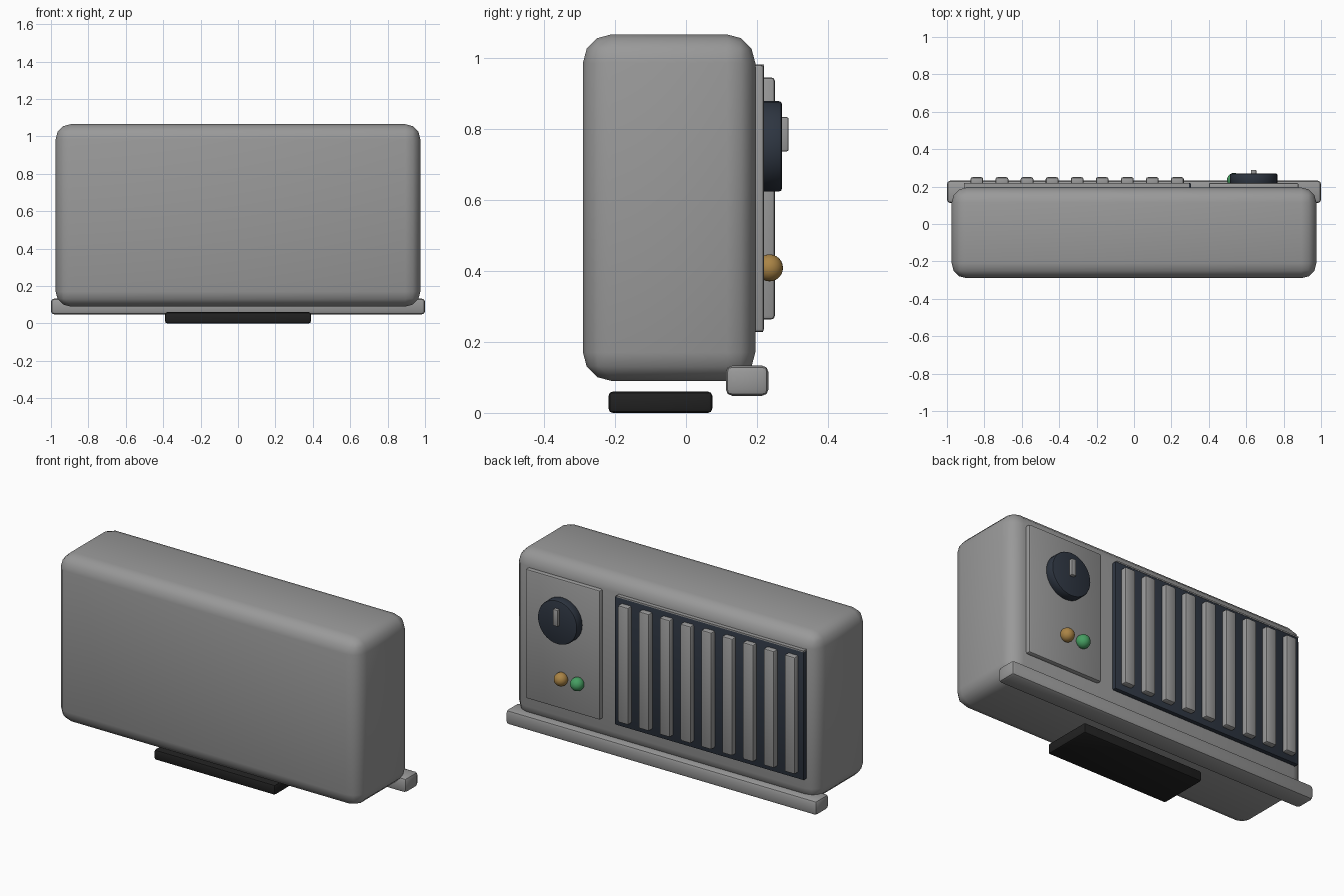
import bpy
import math

cube = bpy.data.objects.get("Cube")
if cube:
    bpy.data.objects.remove(cube, do_unlink=True)


def material(name, r, g, b):
    m = bpy.data.materials.new(name)
    m.use_nodes = True
    m.diffuse_color = (r, g, b, 1)
    m.node_tree.nodes["Principled BSDF"].inputs["Base Color"].default_value = (r, g, b, 1)
    return m


GREY = material("grey casing", 0.32, 0.32, 0.32)
NAVY = material("dark blue plastic", 0.027, 0.036, 0.053)
BLACK = material("black rubber", 0.015, 0.015, 0.015)
AMBER = material("amber lamp", 0.40, 0.23, 0.06)
GREEN = material("green lamp", 0.06, 0.34, 0.12)


def finish(ob, name, mat, bevel=0, segments=2):
    ob.name = name
    ob.data.materials.append(mat)
    bpy.ops.object.transform_apply(location=False, rotation=True, scale=True)
    if bevel:
        mod = ob.modifiers.new("Rounded edges", "BEVEL")
        mod.width = bevel
        mod.segments = segments
        mod.limit_method = "ANGLE"
        bpy.ops.object.modifier_apply(modifier=mod.name)
    bpy.ops.object.shade_smooth_by_angle(angle=math.radians(35))
    return ob


def box(name, mat, x, y, z, bevel=0, segments=2):
    """Box from (min, max) ranges on each axis."""
    spans = (x, y, z)
    bpy.ops.mesh.primitive_cube_add(size=1, location=[(a + b) / 2 for a, b in spans])
    ob = bpy.context.object
    ob.scale = [b - a for a, b in spans]
    return finish(ob, name, mat, bevel, segments)


# Casing, ledge and base pad
box("casing", GREY, (-0.975, 0.975), (-0.29, 0.195), (0.09, 1.065), 0.08, 3)
box("lower_ledge", GREY, (-1, 1), (0.112, 0.232), (0.048, 0.133), 0.018)
box("base_pad", BLACK, (-0.39, 0.39), (-0.218, 0.074), (0, 0.06), 0.012)

# Control panel
box("control_panel", GREY, (0.40, 0.88), (0.18, 0.22), (0.227, 0.98), 0.01)

# Grille with its top lip and vertical slats
box("grille_backing", NAVY, (-0.91, 0.305), (0.18, 0.218), (0.227, 0.975), 0.005)
box("grille_top_lip", GREY, (-0.91, 0.295), (0.18, 0.219), (0.972, 0.98))
for i in range(9):
    cx = -0.84 + i * 0.134
    box(f"grille_slat_{i + 1}", GREY, (cx - 0.034, cx + 0.034), (0.2, 0.25),
        (0.263, 0.944), 0.01)

# Dial with pointer
bpy.ops.mesh.primitive_cylinder_add(vertices=32, radius=0.127, depth=0.058,
                                    location=(0.64, 0.241, 0.75),
                                    rotation=(math.pi / 2, 0, 0))
finish(bpy.context.object, "dial", NAVY, 0.008)
box("dial_pointer", GREY, (0.625, 0.655), (0.26, 0.289), (0.736, 0.832), 0.005)

# Indicator lamps
for name, mat, x in (("amber_lamp", AMBER, 0.64), ("green_lamp", GREEN, 0.535)):
    bpy.ops.mesh.primitive_uv_sphere_add(segments=24, ring_count=12, radius=0.038,
                                         location=(x, 0.235, 0.408))
    finish(bpy.context.object, name, mat)
